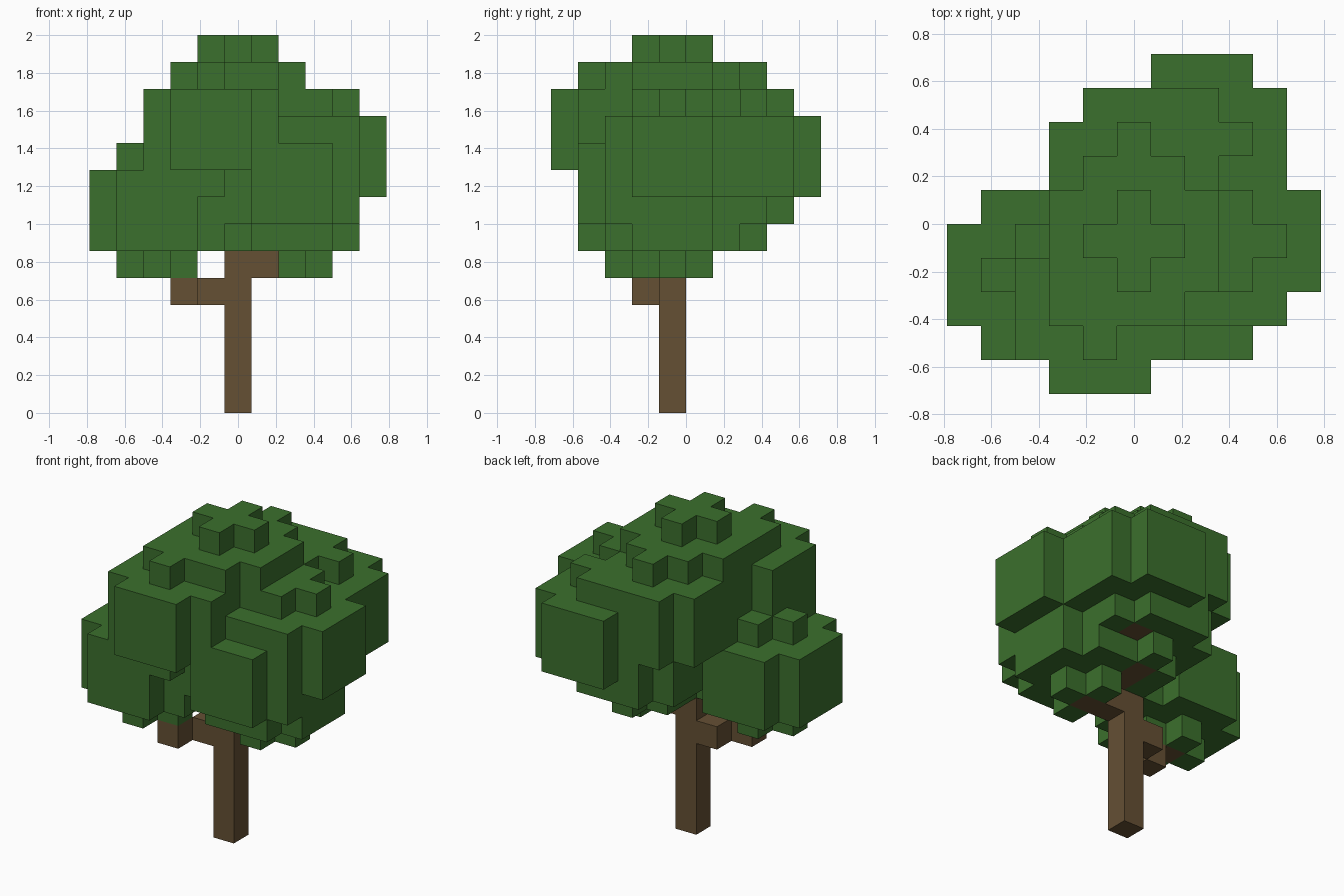
import bpy
import bmesh
from math import radians
from mathutils import Vector

if "Cube" in bpy.data.objects:
    bpy.data.objects.remove(bpy.data.objects["Cube"], do_unlink=True)

UNIT = 2 / 14                      # edge length of one block
ORIGIN = Vector((5.5, 5, 0))       # grid point at the middle of the base


def make_material(name, colour):
    mat = bpy.data.materials.new(name)
    mat.use_nodes = True
    mat.diffuse_color = colour
    bsdf = next(n for n in mat.node_tree.nodes if n.type == 'BSDF_PRINCIPLED')
    bsdf.inputs["Base Color"].default_value = colour
    bsdf.inputs["Roughness"].default_value = 1
    return mat


def leaf_clump(cx, cy, cz):
    """Rounded clump of blocks: three wide layers with a plus-shaped cap above and below."""
    span = range(-2, 3)
    cells = set()
    for x in span:
        for y in span:
            for z in span:
                reach = abs(x) + abs(y)
                if reach <= (1 if abs(z) == 2 else 3):
                    cells.add((cx + x, cy + y, cz + z))
    return cells


def build_blocks(name, cells, solid, mat):
    """Skin the cells with outward faces wherever no solid block adjoins them."""
    bm = bmesh.new()
    for cell in sorted(cells):
        middle = Vector(cell) + Vector((0.5, 0.5, 0.5))
        for axis in range(3):
            for sign in (-1, 1):
                n = Vector((0, 0, 0))
                n[axis] = sign
                if tuple(c + int(d) for c, d in zip(cell, n)) in solid:
                    continue
                u = Vector((0, 0, 0))
                u[(axis + 1) % 3] = 1
                v = n.cross(u)
                corners = (-u - v, u - v, u + v, v - u)
                bm.faces.new([bm.verts.new((middle + (n + c) / 2 - ORIGIN) * UNIT)
                              for c in corners])
    bmesh.ops.remove_doubles(bm, verts=bm.verts, dist=UNIT / 100)
    # Merge flush block faces into larger flat ones
    bmesh.ops.dissolve_limit(bm, angle_limit=radians(1), verts=bm.verts,
                             edges=bm.edges, use_dissolve_boundaries=False)
    mesh = bpy.data.meshes.new(name)
    bm.to_mesh(mesh)
    bm.free()
    mesh.materials.append(mat)
    obj = bpy.data.objects.new(name, mesh)
    bpy.context.collection.objects.link(obj)
    return obj


bark = make_material("bark brown", (0.13, 0.08, 0.034, 1))
leaf = make_material("leaf green", (0.044, 0.16, 0.026, 1))

# Trunk and branches, as block paths
wood = {
    "trunk": {(5, 4, z) for z in range(6)},
    "right_branch": {(4, 4, 4), (3, 3, 4), (2, 3, 5)},
    "left_branch": {(6, 4, 5), (7, 4, 5)},
    "back_branch": {(6, 5, 6), (6, 6, 6), (7, 7, 7)},
}

# Leaf clumps, by their middle block
clump_centres = {
    "crown": (5, 4, 11),
    "front": (4, 2, 10),
    "back": (5, 6, 10),
    "left": (8, 4, 9),
    "back_left": (7, 7, 9),
    "front_left": (7, 3, 8),
    "lower_left": (7, 4, 7),
    "lower_back": (6, 6, 8),
    "lower_right": (2, 3, 7),
}

wood_cells = set().union(*wood.values())
leaf_cells = set().union(*(leaf_clump(*c) for c in clump_centres.values())) - wood_cells
solid_cells = wood_cells | leaf_cells

for part, part_cells in wood.items():
    build_blocks(part, part_cells, solid_cells, bark)
build_blocks("leaf_canopy", leaf_cells, solid_cells, leaf)
